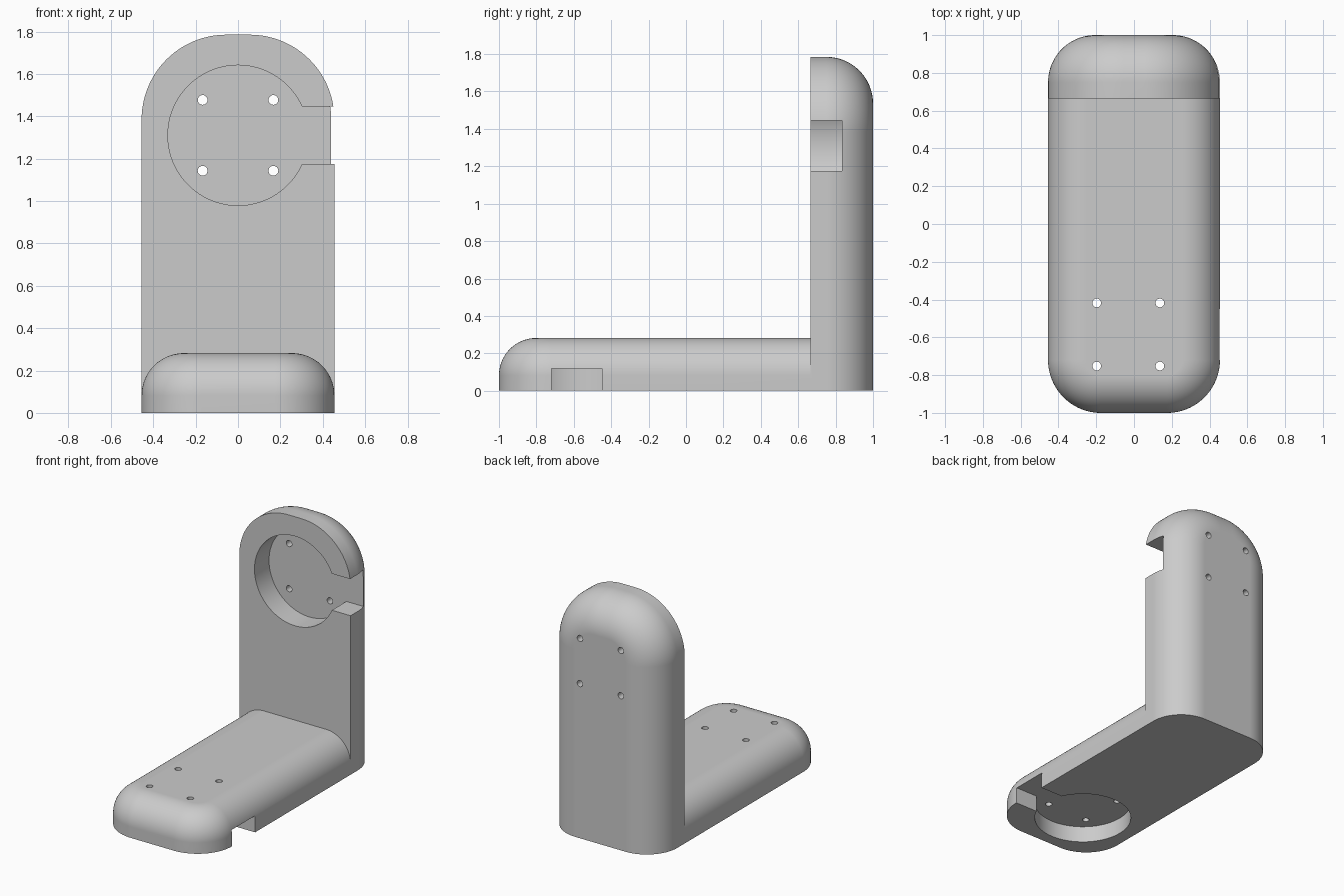
import bpy, bmesh, math
from mathutils import Matrix, Vector

cube = bpy.data.objects.get("Cube")
if cube:
    bpy.data.objects.remove(cube, do_unlink=True)

grey = bpy.data.materials.new("plain grey")
grey.use_nodes = True
colour = (0.6, 0.6, 0.6, 1)
grey.diffuse_color = colour
grey.node_tree.nodes["Principled BSDF"].inputs["Base Color"].default_value = colour

HALF = 0.455      # half width of both arms
STEPS = 24        # segments per quarter round


def make_object(name, bm, helper=False):
    bmesh.ops.recalc_face_normals(bm, faces=bm.faces)
    mesh = bpy.data.meshes.new(name)
    bm.to_mesh(mesh)
    bm.free()
    mesh.materials.append(grey)
    obj = bpy.data.objects.new(name, mesh)
    bpy.context.collection.objects.link(obj)
    obj.hide_render = helper
    return obj


def arm(name, start, end, corner, height, fillet, place):
    """Slab with a flat start, a round-cornered end and a filleted top rim."""
    bm = bmesh.new()
    layers = [(0, 0)]
    for i in range(STEPS + 1):
        t = math.pi / 2 * i / STEPS
        layers.append((fillet * (1 - math.cos(t)), height - fillet + fillet * math.sin(t)))
    rings = []
    for inset, h in layers:
        r = corner - inset
        cx, cv = HALF - corner, end - corner
        pts = [(HALF - inset, start)]
        for side, first in ((1, 0), (-1, math.pi / 2)):
            for i in range(STEPS + 1):
                a = first + math.pi / 2 * i / STEPS
                pts.append((side * cx + r * math.cos(a), cv + r * math.sin(a)))
        pts.append((inset - HALF, start))
        rings.append([bm.verts.new(place(u, v, h)) for u, v in pts])
    for low, high in zip(rings, rings[1:]):
        for i in range(len(low)):
            j = (i + 1) % len(low)
            bm.faces.new((low[i], low[j], high[j], high[i]))
    bm.faces.new(rings[0])
    bm.faces.new(rings[-1])
    return make_object(name, bm)


def cylinder(name, centre, radius, depth, axis, segments):
    bm = bmesh.new()
    turn = Vector(axis).to_track_quat('Z', 'Y').to_matrix().to_4x4()
    bmesh.ops.create_cone(bm, cap_ends=True, segments=segments, radius1=radius,
                          radius2=radius, depth=depth,
                          matrix=Matrix.Translation(centre) @ turn)
    return make_object(name, bm, True)


def box(name, centre, size):
    bm = bmesh.new()
    bmesh.ops.create_cube(bm, size=1, matrix=Matrix.Translation(centre) @ Matrix.Diagonal((*size, 1)))
    return make_object(name, bm, True)


def combine(target, other, operation):
    mod = target.modifiers.new(operation.lower(), 'BOOLEAN')
    mod.operation, mod.solver, mod.object = operation, 'EXACT', other
    bpy.context.view_layer.objects.active = target
    bpy.ops.object.modifier_apply(modifier=mod.name)
    bpy.data.objects.remove(other, do_unlink=True)


# Upright back arm and flat foot arm joined into one bracket
bracket = arm("bracket", 0, 1.785, 0.40, 0.335, 0.25, lambda u, v, h: (u, 0.665 + h, v))
foot = arm("foot", -0.72, 1.0, 0.28, 0.282, 0.20, lambda u, v, h: (u, -v, h))
combine(bracket, foot, 'UNION')

# Round pockets, each with a slot opening to the left side
FACE = 0.665
pockets = [
    ((0, FACE, 1.31), (0, 1, 0), 0.17, (0.27, 0.34, 0.27)),
    ((-0.03, -0.585, 0), (0, 0, 1), 0.12, (0.27, 0.27, 0.24)),
]
for centre, axis, depth, slot in pockets:
    c = Vector(centre)
    combine(bracket, cylinder("pocket_cutter", c, 0.331, 2 * depth, axis, 96), 'DIFFERENCE')
    size = (0.5, slot[1], slot[2])
    combine(bracket, box("slot_cutter", c + Vector((0.45, 0, 0)), size), 'DIFFERENCE')
    # Four screw holes through each pocket floor
    for su in (-1, 1):
        for sv in (-1, 1):
            across = Vector((0, 0, sv)) if axis[1] else Vector((0, sv, 0))
            spot = c + (Vector((su, 0, 0)) + across) * 0.167
            hole = cylinder("hole_cutter", spot, 0.023, 0.9, axis, 24)
            combine(bracket, hole, 'DIFFERENCE')

# Smooth rounds with crisp edges and clean flats
bpy.ops.object.select_all(action='DESELECT')
bracket.select_set(True)
bpy.context.view_layer.objects.active = bracket
bpy.ops.object.shade_smooth_by_angle(angle=math.radians(30))
weighted = bracket.modifiers.new("clean_normals", 'WEIGHTED_NORMAL')
weighted.keep_sharp = True
